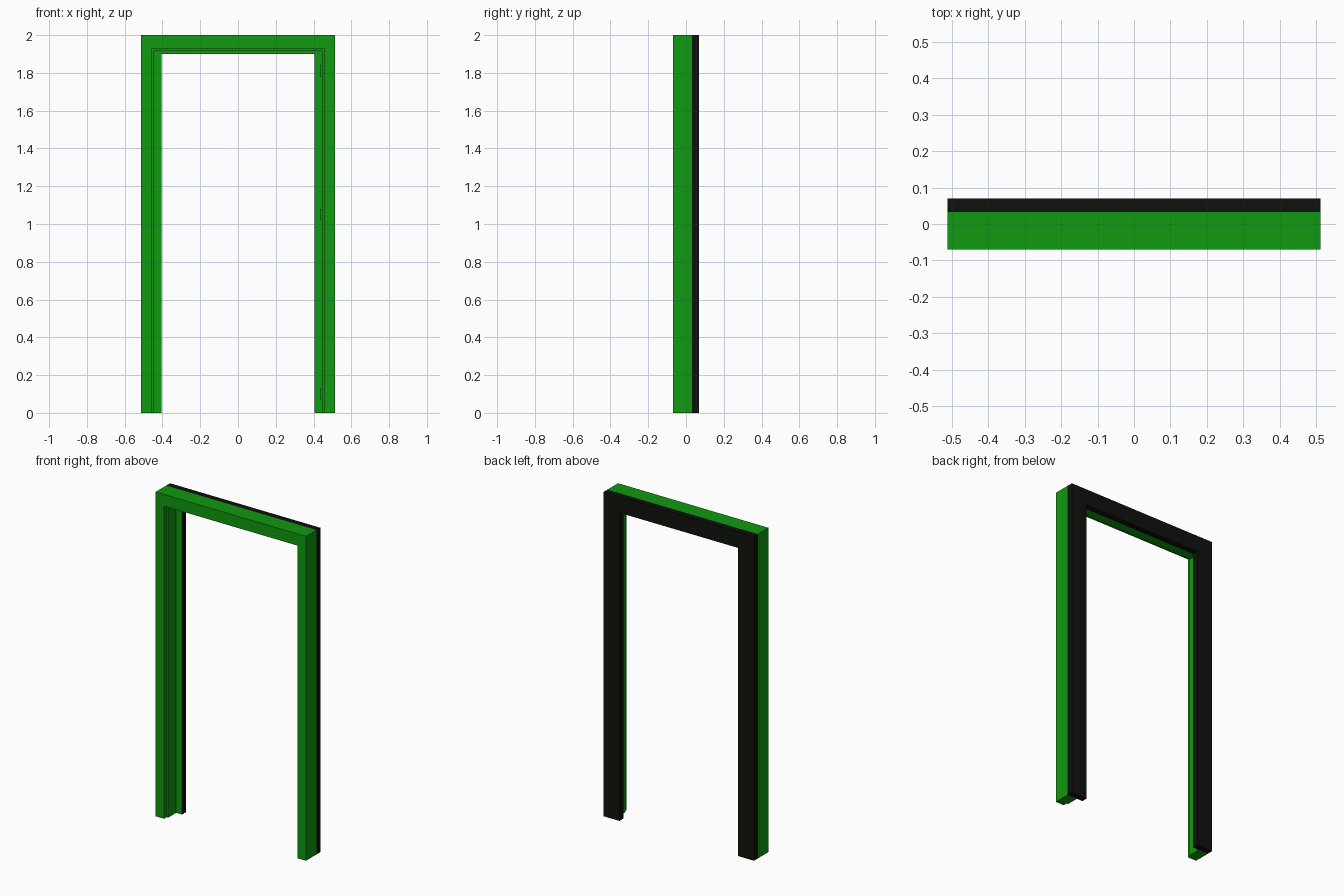
import bpy, bmesh

if "Cube" in bpy.data.objects:
    bpy.data.objects.remove(bpy.data.objects["Cube"])

HALF_W, HEIGHT = 0.513, 2.0


def material(name, rgb):
    m = bpy.data.materials.new(name)
    m.diffuse_color = (*rgb, 1)
    m.use_nodes = True
    m.node_tree.nodes["Principled BSDF"].inputs["Base Color"].default_value = m.diffuse_color
    return m


green = material("green_paint", (0.005, 0.32, 0.005))
black = material("black_paint", (0.005, 0.006, 0.004))


def finish(bm, name, mats):
    bmesh.ops.recalc_face_normals(bm, faces=bm.faces)
    mesh = bpy.data.meshes.new(name)
    bm.to_mesh(mesh)
    bm.free()
    for m in mats:
        mesh.materials.append(m)
    ob = bpy.data.objects.new(name, mesh)
    bpy.context.collection.objects.link(ob)
    return ob


# Rebated profile: (inset on jamb, inset on header, y)
SPLIT = 0.033
profile = [
    (0, 0, -0.07), (0.058, 0.072, -0.07), (0.058, 0.072, -0.045),
    (0.068, 0.085, -0.045), (0.068, 0.085, SPLIT), (0.108, 0.10, SPLIT),
    (0.108, 0.10, 0.07), (0, 0, 0.07), (0, 0, SPLIT),
]
black_edges = {5, 6, 7}

# Door frame: profile swept up, across and down with mitred corners
bm = bmesh.new()
rings = []
for side, at_top in ((-1, False), (-1, True), (1, True), (1, False)):
    rings.append([bm.verts.new((side * (HALF_W - ix), y, HEIGHT - iz if at_top else 0))
                  for ix, iz, y in profile])
n = len(profile)
for a, b in zip(rings, rings[1:]):
    for i in range(n):
        j = (i + 1) % n
        f = bm.faces.new((a[i], a[j], b[j], b[i]))
        f.material_index = 1 if i in black_edges else 0

# Feet of the jambs, split by colour
for ring in (rings[0], rings[-1]):
    bm.faces.new([ring[i] for i in (0, 1, 2, 3, 4, 8)])
    bm.faces.new([ring[i] for i in (4, 5, 6, 7, 8)]).material_index = 1
finish(bm, "door_frame", [green, black])

# Small hinge plates on the inside of the right jamb
for k, z in enumerate((0.10, 1.05, 1.81)):
    bm = bmesh.new()
    bmesh.ops.create_cube(bm, size=1)
    bmesh.ops.scale(bm, vec=(0.012, 0.025, 0.06), verts=bm.verts)
    bmesh.ops.translate(bm, vec=(0.4405, 0.01, z), verts=bm.verts)
    finish(bm, f"hinge_plate_{k + 1}", [green])
